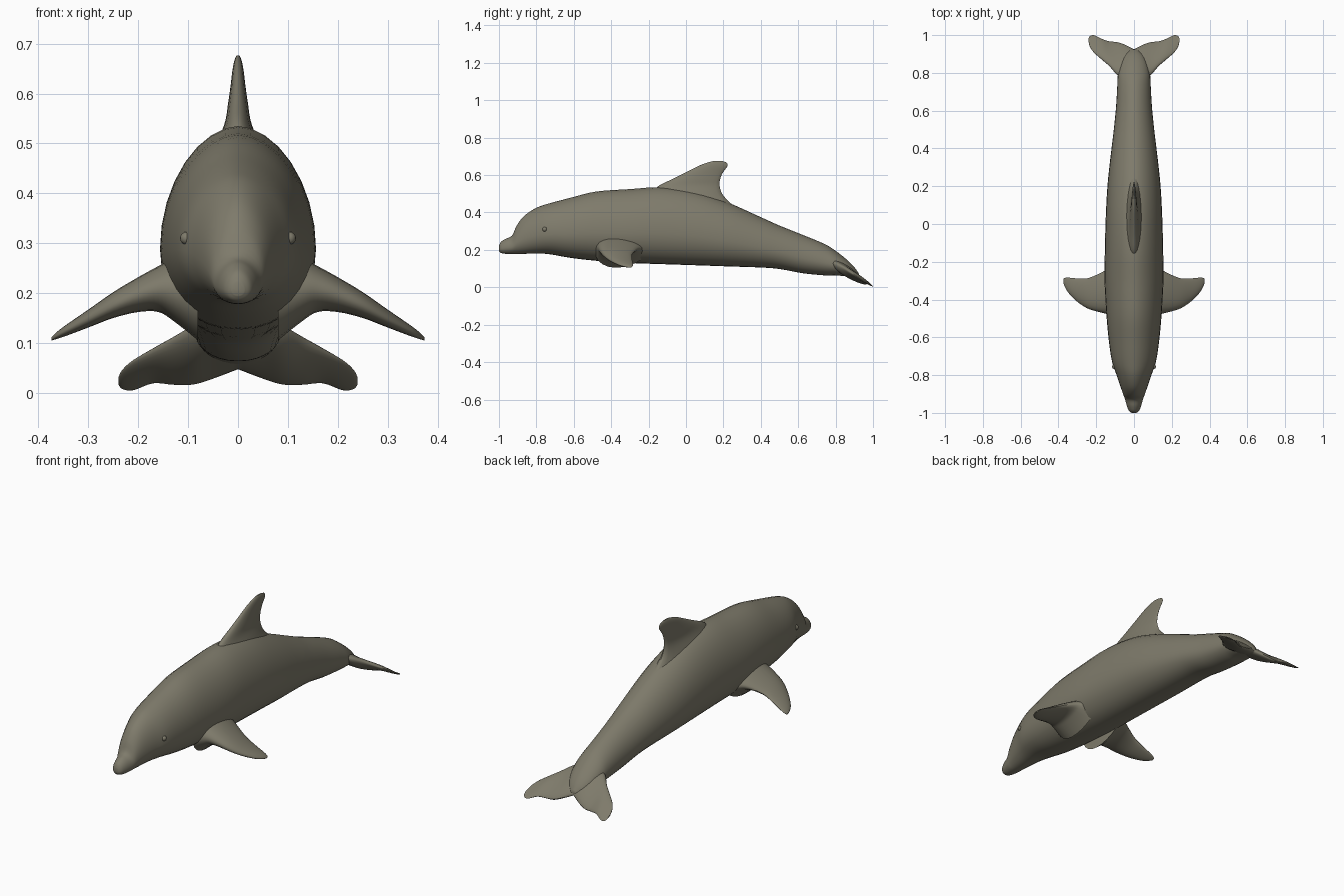
import bpy, math
from mathutils import Vector

if "Cube" in bpy.data.objects:
    bpy.data.objects.remove(bpy.data.objects["Cube"])

skin = bpy.data.materials.new("grey_brown_skin")
skin.diffuse_color = (0.21, 0.197, 0.147, 1)
skin.use_nodes = True
skin.node_tree.nodes["Principled BSDF"].inputs["Base Color"].default_value = skin.diffuse_color


def smooth_path(rows, steps=4):
    """Catmull-Rom interpolation of equal-length rows of numbers."""
    out = []
    n = len(rows)
    for i in range(n - 1):
        p0, p1, p2, p3 = (rows[max(0, min(n - 1, i + k))] for k in (-1, 0, 1, 2))
        for s in range(steps):
            t = s / steps
            out.append([b + 0.5 * t * (c - a + t * (2 * a - 5 * b + 4 * c - d
                        + t * (3 * (b - c) + d - a)))
                        for a, b, c, d in zip(p0, p1, p2, p3)])
    out.append(list(rows[-1]))
    return out


def finish(obj, mirror=False):
    if mirror:
        m = obj.modifiers.new("mirror", 'MIRROR')
        m.use_clip = True
        m.merge_threshold = 0.0005
    obj.data.materials.append(skin)
    bpy.ops.object.select_all(action='DESELECT')
    bpy.context.view_layer.objects.active = obj
    obj.select_set(True)
    bpy.ops.object.mode_set(mode='EDIT')
    bpy.ops.mesh.select_all(action='SELECT')
    bpy.ops.mesh.normals_make_consistent(inside=False)
    bpy.ops.object.mode_set(mode='OBJECT')
    bpy.ops.object.shade_smooth_by_angle(angle=math.radians(50))


def loft(name, rings, cap_start=True, mirror=False):
    n = len(rings[0])
    verts = [v for r in rings for v in r]
    faces = [(i * n + j, i * n + (j + 1) % n, (i + 1) * n + (j + 1) % n, (i + 1) * n + j)
             for i in range(len(rings) - 1) for j in range(n)]
    if cap_start:
        faces.append(tuple(range(n)))
    faces.append(tuple(range(len(verts) - n, len(verts))))
    me = bpy.data.meshes.new(name)
    me.from_pydata(verts, [], faces)
    obj = bpy.data.objects.new(name, me)
    bpy.context.collection.objects.link(obj)
    finish(obj, mirror)


def fin(name, sections, axis, cap_start=True, mirror=False, n=24):
    """Airfoil loft; a section is lead xyz, trail xyz, thickness."""
    rings = []
    for s in smooth_path(sections):
        lead, trail, th = Vector(s[:3]), Vector(s[3:6]), s[6]
        ring = []
        for k in range(n):
            a = 2 * math.pi * k / n
            c = (1 - math.cos(a)) / 2
            off = th / 2 * math.sin(a) * (1.2 - 0.45 * c)
            ring.append(lead.lerp(trail, c) + Vector(axis) * off)
        rings.append(ring)
    loft(name, rings, cap_start, mirror)


# Body: y, half width, top z, bottom z
stations = [
    (-1.0, .012, .222, .195), (-.99, .026, .242, .184), (-.965, .037, .259, .179),
    (-.93, .047, .277, .178), (-.905, .056, .33, .178), (-.865, .070, .382, .179),
    (-.80, .092, .425, .181), (-.73, .116, .449, .177), (-.62, .133, .478, .158),
    (-.48, .146, .512, .142), (-.30, .156, .525, .130), (-.13, .154, .535, .124),
    (.05, .149, .512, .118), (.22, .139, .455, .112), (.40, .119, .375, .106),
    (.50, .107, .33, .098), (.62, .095, .282, .076), (.74, .088, .232, .064),
    (.80, .084, .195, .064), (.86, .068, .148, .058), (.90, .045, .108, .052),
    (.925, .015, .072, .052)]
rings = []
for y, w, top, bot in smooth_path(stations):
    mid = bot + 0.4 * (top - bot)
    ring = []
    for k in range(32):
        a = 2 * math.pi * k / 32
        c, s = math.cos(a), math.sin(a)
        p = 1.1 if s > 0 else 0.92          # pointed back, fuller belly
        x = w * math.copysign(abs(c) ** p, c)
        ring.append((x, y, mid + s * ((top - mid) if s > 0 else (mid - bot))))
    rings.append(ring)
loft("body", rings)

# Dorsal fin, swept back, flared at its root
dorsal = [(-.22, .43, .26, .14), (-.19, .49, .20, .095), (-.15, .54, .18, .054),
          (-.07, .58, .183, .040), (.0, .615, .198, .030), (.065, .648, .222, .022),
          (.115, .667, .216, .014), (.15, .676, .19, .006)]
fin("dorsal_fin", [(0, l, z, 0, t, z, th) for l, z, t, th in dorsal], (1, 0, 0))

# Flippers: x, z, lead y, trail y, thickness
flipper = [(.08, .20, -.49, -.20, .19), (.13, .207, -.48, -.23, .125),
           (.16, .208, -.472, -.25, .092), (.20, .197, -.462, -.27, .070),
           (.25, .176, -.445, -.288, .052), (.30, .149, -.412, -.288, .036),
           (.345, .125, -.367, -.284, .022), (.365, .114, -.335, -.285, .013),
           (.374, .108, -.31, -.29, .006)]
fin("flippers", [(x, l, z, x, t, z, th) for x, z, l, t, th in flipper],
    (0, 0, 1), mirror=True)

# Tail flukes: x, lead y z, trail y z, thickness
fluke = [(0, .76, .145, .925, .055, .07), (.05, .77, .14, .95, .034, .065),
         (.09, .79, .125, .963, .021, .058), (.13, .835, .105, .967, .019, .043),
         (.17, .87, .085, .98, .021, .030), (.21, .905, .064, .999, .006, .018),
         (.232, .935, .045, .996, .008, .010), (.24, .962, .03, .985, .018, .005)]
fin("tail_flukes", [(x, ly, lz, x, ty, tz, th) for x, ly, lz, ty, tz, th in fluke],
    (0, 0, 1), cap_start=False, mirror=True)

# Eyes
for side, label in ((-1, "left"), (1, "right")):
    bpy.ops.mesh.primitive_uv_sphere_add(segments=16, ring_count=8, radius=.013,
                                         location=(side * .103, -.755, .31))
    eye = bpy.context.object
    eye.name = label + "_eye"
    finish(eye)
